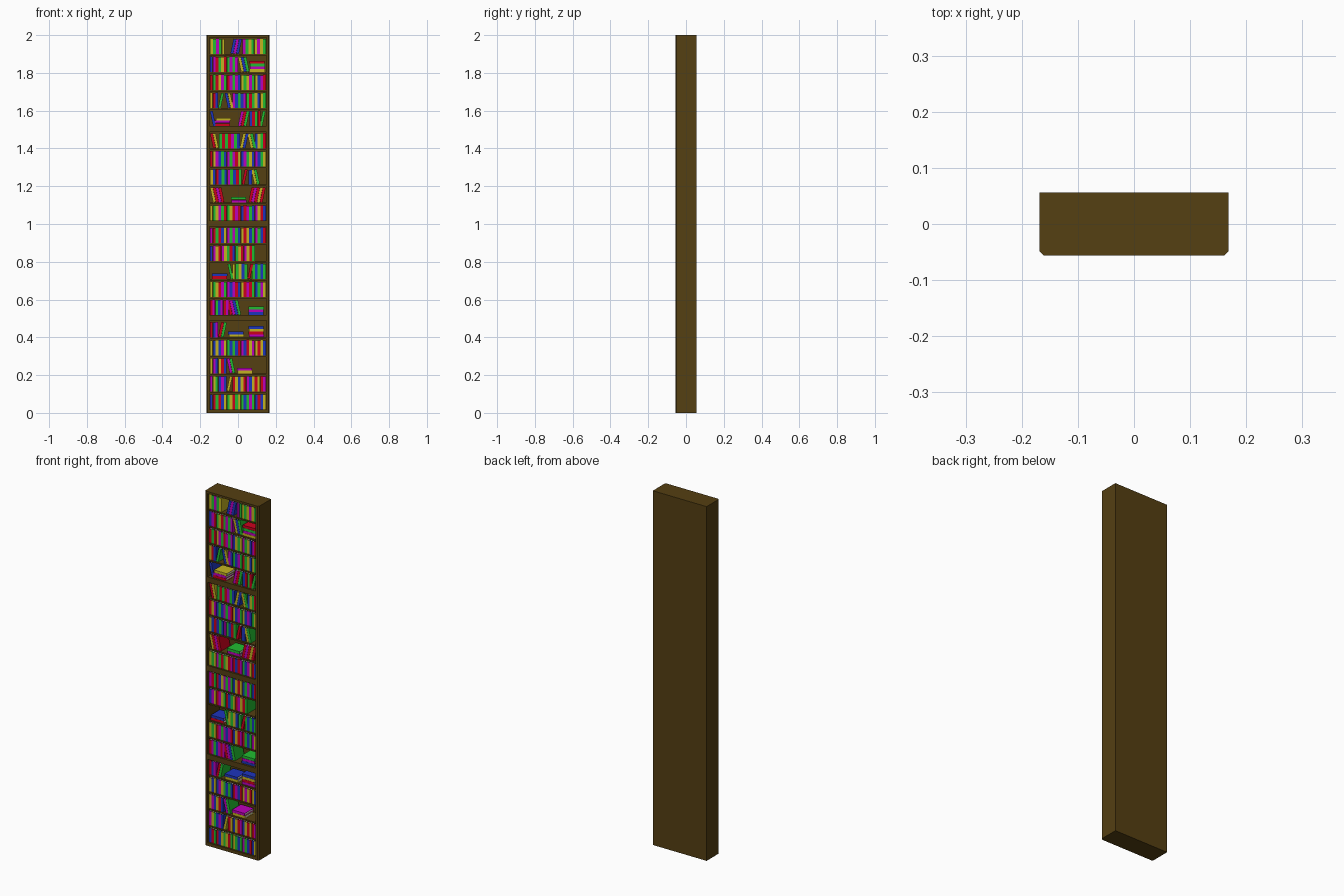
import bpy, bmesh, math, random
from mathutils import Matrix, Vector

if "Cube" in bpy.data.objects:
    bpy.data.objects.remove(bpy.data.objects["Cube"])

random.seed(7)
W, D, H = 0.168, 0.056, 2.0        # half width, half depth, height
WI, BACK = 0.150, 0.048            # inner half width, inner back face
C = 0.007                          # front corner chamfer
UNIT, PITCH, BASE, T = 0.5, 0.0955, 0.018, 0.008
BOOK_H, BOOK_W, BOOK_D, THICK = 0.080, 0.0148, 0.080, 0.0012
FRONT = -0.046                     # book spines


def material(name, rgb):
    m = bpy.data.materials.new(name)
    m.diffuse_color = (*rgb, 1)
    m.use_nodes = True
    m.node_tree.nodes["Principled BSDF"].inputs["Base Color"].default_value = m.diffuse_color
    return m


wood = material("wood", (0.09, 0.05, 0.006))
MATS = [material(n, c) for n, c in (
    ("red", (0.60, 0.0, 0.012)), ("green", (0.015, 0.50, 0.03)),
    ("blue", (0.012, 0.035, 0.50)), ("magenta", (0.50, 0.0, 0.50)),
    ("yellow", (0.55, 0.45, 0.015)), ("paper", (0.8, 0.78, 0.7)))]


def finish(bm, name, mats):
    bmesh.ops.recalc_face_normals(bm, faces=bm.faces)
    me = bpy.data.meshes.new(name)
    bm.to_mesh(me)
    bm.free()
    for m in mats:
        me.materials.append(m)
    ob = bpy.data.objects.new(name, me)
    bpy.context.collection.objects.link(ob)
    return ob


def prism(bm, pts, z0, z1, mat=0, M=Matrix()):
    """Extrude an xy outline from z0 to z1."""
    face = bm.faces.new([bm.verts.new((x, y, z0)) for x, y in pts])
    ext = bmesh.ops.extrude_face_region(bm, geom=[face])["geom"]
    top = [v for v in ext if isinstance(v, bmesh.types.BMVert)]
    bmesh.ops.translate(bm, verts=top, vec=(0, 0, z1 - z0))
    verts = list(face.verts) + top
    bmesh.ops.transform(bm, matrix=M, verts=verts)
    for f in {f for v in verts for f in v.link_faces}:
        f.material_index = mat


def rect(x0, x1, y0, y1):
    return [(x0, y0), (x1, y0), (x1, y1), (x0, y1)]


def board(name, z0, z1, front):
    bm = bmesh.new()
    prism(bm, rect(-WI, WI, front, BACK), z0, z1)
    finish(bm, name, [wood])


# Case: sides and back in one U-shaped outline with chamfered front corners
half = [(WI, BACK), (WI, -D), (W - C, -D), (W, -D + C), (W, D)]
bm = bmesh.new()
prism(bm, half + [(-x, y) for x, y in reversed(half)], 0, H)
finish(bm, "case", [wood])

# Four stacked sections, each with a bottom, a top and four shelves
for u in range(4):
    z = u * UNIT
    board(f"section_bottom_{u + 1}", z, z + BASE, -D)
    board(f"section_top_{u + 1}", z + UNIT - 0.012, z + UNIT, -D)
    for s in range(1, 5):
        top = z + BASE + s * PITCH
        board(f"shelf_{u + 1}_{s}", top - T, top, -D + 0.006)


last = [0]


def book(bm, w, h, M):
    """Cover of spine and two boards around a slightly smaller page block."""
    last[0] = random.choice([c for c in range(5) if c != last[0]])
    t, d = THICK, BOOK_D
    cover = [(0, 0), (w, 0), (w, d), (w - t, d), (w - t, t), (t, t), (t, d), (0, d)]
    prism(bm, cover, 0, h, last[0], M)
    prism(bm, rect(t, w - t, t, d - 0.003), 0.002, h - 0.003, 5, M)


def standing(bm, x0, x1, z, lean):
    """Fill x0..x1 with books; lean is the tilt in degrees to the right."""
    a = math.radians(lean)
    ca, sa = math.cos(a), math.sin(a)
    span = (x1 - x0) - BOOK_H * abs(sa)
    n = max(1, round(span * ca / BOOK_W))
    if lean:
        n = max(1, round(span / (BOOK_W / ca)))
    step = BOOK_W / ca if lean else span / n
    start = x0 + (BOOK_H * sa if lean < 0 else 0)
    if lean < 0:
        start = x0 + BOOK_H * abs(sa)
    for i in range(n):
        w = (BOOK_W if lean else step) - 0.0006
        lift = w * sa if lean > 0 else 0
        if lean < 0:
            lift = 0
        M = (Matrix.Translation((start + i * step, FRONT, z + lift))
             @ Matrix.Rotation(a, 4, 'Y'))
        book(bm, w, BOOK_H if lean else BOOK_H + random.uniform(-0.002, 0.003), M)


def stack(bm, x0, n, z):
    """Pile of n books lying flat, spines to the front."""
    for i in range(n):
        M = (Matrix.Translation((x0 + random.uniform(-0.003, 0.003), FRONT,
                                 z + (i + 1) * BOOK_W))
             @ Matrix.Rotation(math.pi / 2, 4, 'Y'))
        book(bm, BOOK_W - 0.0006, BOOK_H, M)


# Shelf contents from the bottom row up: (kind, left x, right x or pile count)
E = 0.148
FULL = [("|", -E, E)]
ROWS = [
    FULL,
    [("|", -E, -.06), ("/", -.06, -.03), ("|", -.03, E)],
    [("|", -E, -.06), ("\\", -.06, -.015), ("=", -.005, 2)],
    FULL,
    [("|", -E, -.105), ("/", -.105, -.06), ("=", -.05, 2), ("=", .056, 4)],
    [("|", -E, -.05), ("\\", -.06, 0.01), ("=", .056, 3)],
    FULL,
    [("=", -.138, 2), ("\\", -.055, -.03), ("|", -.03, .05), ("/", .05, .075), ("|", .075, E)],
    [("|", -E, .09)],
    FULL,
    [("|", -E, E)],
    [("\\", -E, -.07), ("=", -.035, 2), ("/", .055, E)],
    [("|", -E, .02), ("/", .02, .055), ("|", .055, .075), ("\\", .07, .115)],
    FULL,
    [("\\", -E, -.10), ("|", -.10, .01), ("/", .01, .05), ("\\", .05, .09), ("|", .09, E)],
    [("\\", -E, -.12), ("=", -.12, 3), ("/", 0, .06), ("|", .06, .12), ("/", .115, E)],
    [("|", -E, -.105), ("/", -.105, -.07), ("\\", -.07, -.03), ("|", -.03, E)],
    FULL,
    [("|", -E, 0), ("\\", 0, .055), ("=", .06, 4)],
    [("|", -E, -.07), ("/", -.04, .025), ("|", .025, E)],
]
TILT = {"|": 0, "/": 12, "\\": -12}
for r, row in enumerate(ROWS):
    z = (r // 5) * UNIT + BASE + (r % 5) * PITCH
    bm = bmesh.new()
    for kind, a, b in row:
        if kind == "=":
            stack(bm, a, b, z)
        else:
            standing(bm, a, b, z, TILT[kind])
    finish(bm, f"books_row_{r + 1}", MATS)
